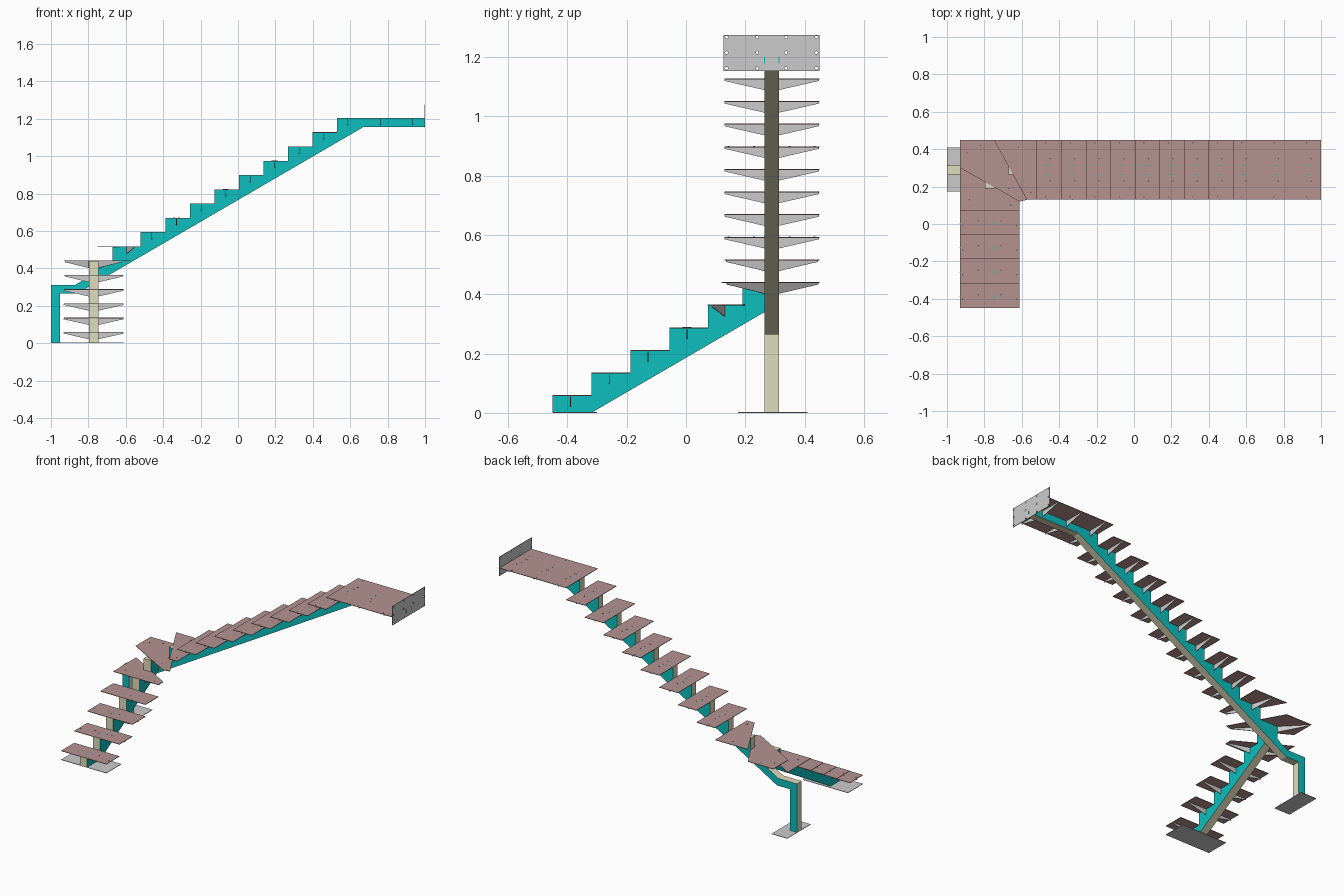
import bpy, bmesh, math
from mathutils import Vector

if "Cube" in bpy.data.objects:
    bpy.data.objects.remove(bpy.data.objects["Cube"])


def material(name, rgb):
    m = bpy.data.materials.new(name)
    m.diffuse_color = (*rgb, 1)
    m.use_nodes = True
    m.node_tree.nodes["Principled BSDF"].inputs["Base Color"].default_value = m.diffuse_color
    return m


TEAL = material("teal_paint", (0.004, 0.52, 0.52))
BEIGE = material("beige_plate", (0.74, 0.72, 0.50))
PINK = material("tread_pink", (0.46, 0.29, 0.28))
DARK = material("screw_dark", (0.12, 0.10, 0.10))


def prism(name, pts, vec, side=None, rim=None):
    """Extrude a planar outline along vec; caps use side, edges use rim."""
    bm = bmesh.new()
    v = Vector(vec)
    a = [bm.verts.new(p) for p in pts]
    b = [bm.verts.new(Vector(p) + v) for p in pts]
    caps = [bm.faces.new(a), bm.faces.new(b[::-1])]
    n = len(pts)
    for i in range(n):
        f = bm.faces.new((a[i], b[i], b[(i + 1) % n], a[(i + 1) % n]))
        f.material_index = 1 if rim else 0
    bmesh.ops.recalc_face_normals(bm, faces=bm.faces)
    me = bpy.data.meshes.new(name)
    bm.to_mesh(me)
    bm.free()
    for m in (side, rim):
        if m:
            me.materials.append(m)
    ob = bpy.data.objects.new(name, me)
    bpy.context.collection.objects.link(ob)
    return ob


def box(name, x0, x1, y0, y1, z0, z1, mat=None):
    return prism(name, [(x0, y0, z0), (x1, y0, z0), (x1, y1, z0), (x0, y1, z0)],
                 (0, 0, z1 - z0), mat)


T = 0.003                    # sheet thickness
RISE, RUN = 0.0763, 0.1312
YA, YB = 0.265, 0.313        # upper stringer sides
XA, XB = -0.797, -0.747      # lower stringer sides
XM, YM = (XA + XB) / 2, (YA + YB) / 2


def level(i):                # top height of tread i
    return 0.0595 + RISE * i


def tread(name, outline, z):
    prism(name, [(x, y, z - T) for x, y in outline], (0, 0, T), PINK)


def gusset(name, root, tip, z):
    """Tapered vertical bracket plate from the stringer out under a tread."""
    r, t = Vector((*root, 0)), Vector((*tip, 0))
    side = (t - r).cross(Vector((0, 0, 1))).normalized() * 0.003
    z -= T
    prism(name, [p - side / 2 + Vector((0, 0, h)) for p, h in
                 ((r, z), (t, z), (t, z - 0.005), (r, z - 0.036))], side)


def screw(x, y, z):
    prism("tread_screw", [(x + 0.004 * math.cos(k * math.pi / 3),
                           y + 0.004 * math.sin(k * math.pi / 3), z)
                          for k in range(6)], (0, 0, 0.0006), DARK)


def fittings(name, c, z, along_x):
    """Both brackets, stringer tabs and screws at one station of a straight tread."""
    ctr = YM if along_x else XM
    def pt(run, off):
        return (c + run, ctr + off) if along_x else (ctr + off, c + run)
    for s in (-1, 1):
        gusset(name + "_bracket", pt(0, s * 0.024), pt(0, s * 0.16), z)
        p, q = pt(-0.012, s * 0.024 - 0.0015), pt(0.012, s * 0.024 + 0.0015)
        box("stringer_tab", p[0], q[0], p[1], q[1], z - T, z + 0.0005, TEAL)
        for off, run in ((0.06, 0.012), (0.145, -0.012)):
            screw(*pt(run, s * off), z)


# lower flight treads
W0, W1 = -0.93, -0.612
Y0, Y1 = 0.13, 0.45
for i in range(4):
    y = -0.45 + RUN * i
    tread("lower_tread", [(W0, y), (W1, y), (W1, y + RUN), (W0, y + RUN)], level(i))
    fittings("lower_tread", y + 0.06, level(i), False)

# winder treads around the corner, with angled brackets
tread("winder_tread_low", [(W0, 0.073), (W1, 0.073), (W1, 0.122), (W0, 0.305)], level(4))
gusset("winder_bracket", (XB, 0.13), (-0.615, 0.088), level(4))
gusset("winder_bracket", (XA, 0.14), (-0.925, 0.185), level(4))
tread("winder_tread_corner", [(W0, 0.30), (W1, 0.12), (-0.57, 0.13), (-0.75, Y1), (W0, Y1)], level(5))
gusset("winder_bracket", (XB, YA), (-0.62, 0.138), level(5))
gusset("winder_bracket", (XA, YB), (-0.925, 0.445), level(5))
tread("winder_tread_high", [(-0.75, Y1), (-0.573, Y0), (-0.52, Y0), (-0.52, Y1)], level(6))
gusset("winder_bracket", (-0.595, YA), (-0.555, 0.135), level(6))
gusset("winder_bracket", (-0.61, YB), (-0.65, 0.445), level(6))
for x, y, i in ((-0.88, 0.13, 4), (-0.66, 0.10, 4), (-0.89, 0.38, 5), (-0.82, 0.42, 5),
                (-0.67, 0.19, 5), (-0.62, 0.41, 6), (-0.55, 0.17, 6)):
    screw(x, y, level(i))

# upper flight treads and landing
for i in range(8):
    x = -0.52 + RUN * i
    tread("upper_tread", [(x, Y0), (x + RUN, Y0), (x + RUN, Y1), (x, Y1)], level(7 + i))
    fittings("upper_tread", x + 0.06, level(7 + i), True)
tread("landing", [(0.53, Y0), (0.998, Y0), (0.998, Y1), (0.53, Y1)], level(15))
for x in (0.587, 0.76, 0.935):
    fittings("landing", x, level(15), True)

# lower stringer: stepped top, sloping underside
prof = [(-0.318, 0.001), (-0.45, 0.001)]
for i in range(6):
    y0 = -0.45 + RUN * i if i < 5 else 0.19
    y1 = (-0.45 + RUN * (i + 1), 0.19, YA)[max(0, i - 3)]
    prof += [(y0, level(i) - T), (y1, level(i) - T)]
prof += [(YA, 0.34)]
prism("lower_stringer", [(XA, y, z) for y, z in prof], (XB - XA, 0, 0), TEAL, BEIGE)

# upper stringer with the bent support post in one profile
prof = [(-1, 0.001), (-1, 0.312), (-0.87, 0.312), (XA, 0.354),
        (XA, level(5) - T), (-0.672, level(5) - T), (-0.672, level(6) - T), (-0.52, level(6) - T)]
for i in range(8):
    x = -0.52 + RUN * i
    prof += [(x, level(7 + i) - T), (x + RUN, level(7 + i) - T)]
prof += [(0.53, level(15) - T), (0.997, level(15) - T), (0.997, 1.155), (0.67, 1.155),
         (-0.86, 0.265), (-0.952, 0.265), (-0.952, 0.001)]
prism("upper_stringer_and_post", [(x, YA, z) for x, z in prof], (0, YB - YA, 0), TEAL, BEIGE)

# floor plates
box("foot_plate", W0, W1, -0.45, -0.30, 0, T)
box("post_plate", -1, -0.89, 0.175, 0.41, 0, T)

# wall plate with drilled bolt holes
plate = box("wall_plate", 0.997, 1.0, 0.127, 0.45, 1.153, 1.275)
bm = bmesh.new()
for y in (0.137, 0.24, 0.337, 0.44):
    for z in (1.162, 1.215, 1.267):
        vs = bmesh.ops.create_cone(bm, cap_ends=True, segments=10, radius1=0.005,
                                   radius2=0.005, depth=0.03)["verts"]
        for v in vs:
            v.co = Vector((1 + v.co.z, y + v.co.x, z + v.co.y))
bmesh.ops.recalc_face_normals(bm, faces=bm.faces)
me = bpy.data.meshes.new("hole_cutter")
bm.to_mesh(me)
bm.free()
cutter = bpy.data.objects.new("hole_cutter", me)
bpy.context.collection.objects.link(cutter)
cutter.hide_render = True
cutter.hide_viewport = True
mod = plate.modifiers.new("holes", "BOOLEAN")
mod.operation, mod.object, mod.solver = 'DIFFERENCE', cutter, 'EXACT'
for y in (YA, YB):
    box("wall_tab", 0.998, 1.0005, y - 0.0015, y + 0.0015, 1.178, 1.2, TEAL)
